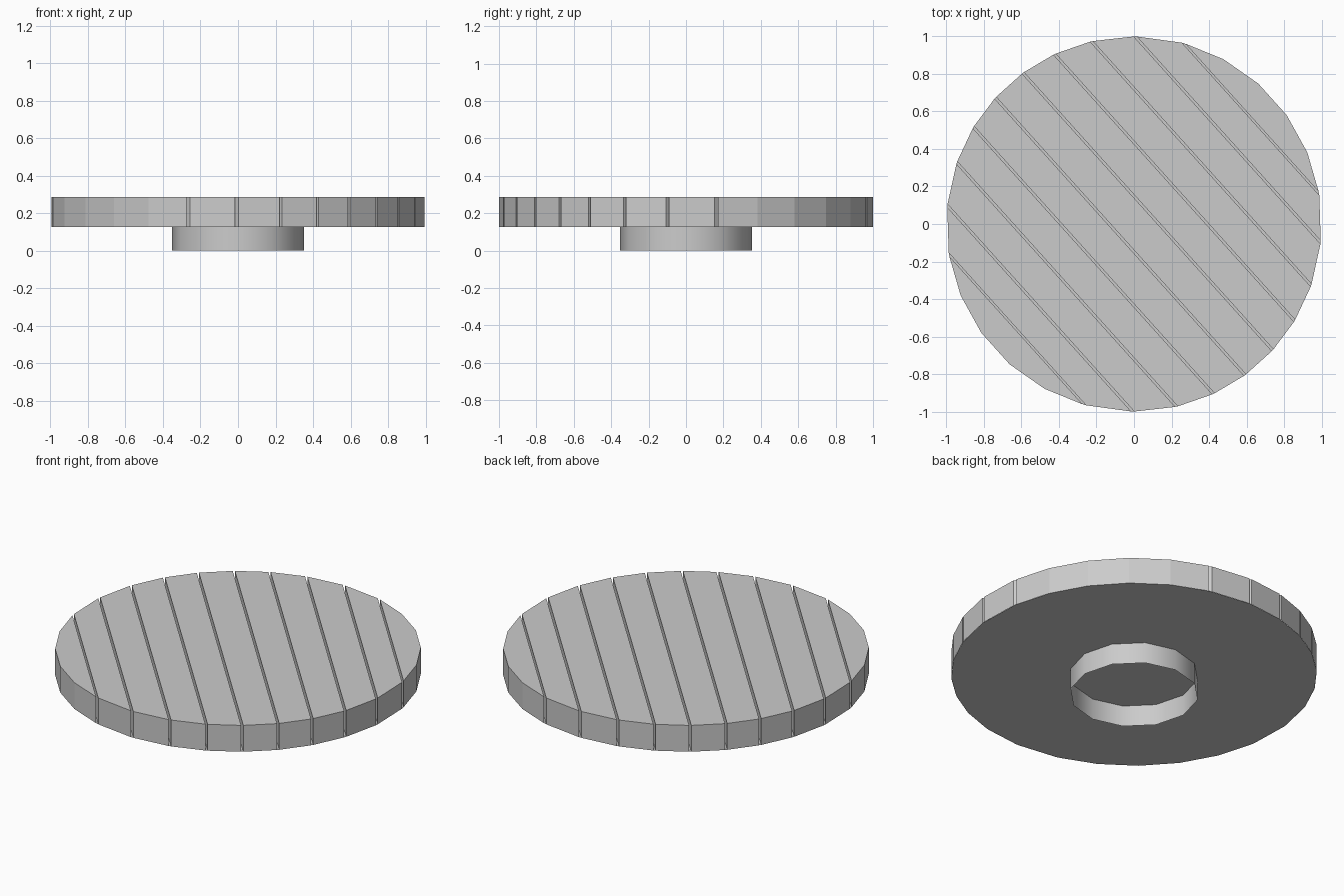
import bpy, bmesh, math
from mathutils import Vector

if "Cube" in bpy.data.objects:
    bpy.data.objects.remove(bpy.data.objects["Cube"])

Z_FOOT, Z_TOP = 0.127, 0.286
R_FOOT = 0.352
TILT = math.radians(42)          # direction across the planks
GAPS = [0.843, 0.674, 0.483, 0.291, 0.099]
GAPS = GAPS + [-g for g in reversed(GAPS)]
WIDTH = 0.012


def rim(off, side, z):
    """Point on the unit rim at an offset across the planks."""
    a = TILT + side * math.acos(off)
    return Vector((math.cos(a), math.sin(a), z))


def make(name, build):
    bm = bmesh.new()
    build(bm)
    mesh = bpy.data.meshes.new(name)
    bm.to_mesh(mesh)
    bm.free()
    ob = bpy.data.objects.new(name, mesh)
    bpy.context.collection.objects.link(ob)
    return ob


def cap_arc(start, off):
    """Four rim vertices rounding off an end plank."""
    a = math.acos(abs(off))
    steps = [a - 2 * a * i / 5 for i in range(1, 5)]
    return [Vector((math.cos(start + s), math.sin(start + s), 0)) for s in steps]


def prism(pts):
    """Top and side walls; the base plate closes the underside."""
    def build(bm):
        lo = [bm.verts.new((p.x, p.y, Z_FOOT)) for p in pts]
        hi = [bm.verts.new((p.x, p.y, Z_TOP)) for p in pts]
        bm.faces.new(hi)
        n = len(pts)
        for i in range(n):
            j = (i + 1) % n
            bm.faces.new((lo[i], lo[j], hi[j], hi[i]))
        bm.normal_update()
    return build


first_arc = cap_arc(TILT, GAPS[0])[::-1]
last_arc = cap_arc(TILT + math.pi, GAPS[-1])[::-1]
h = WIDTH / 2

# End planks
a, b = GAPS[0] + h * 0.7, GAPS[-1] - h * 0.7
make("end_plank_back", prism([rim(a, -1, 0)] + first_arc + [rim(a, 1, 0)]))
make("end_plank_front", prism([rim(b, 1, 0)] + last_arc + [rim(b, -1, 0)]))

# Straight planks between the gaps
for i in range(len(GAPS) - 1):
    u, v = GAPS[i] - h, GAPS[i + 1] + h
    make(f"plank_{i + 1}", prism([rim(u, -1, 0), rim(u, 1, 0), rim(v, 1, 0), rim(v, -1, 0)]))


# Thin plate under the planks
def plate(bm):
    pts = [rim(g, 1, 0) for g in GAPS] + last_arc
    pts += [rim(g, -1, 0) for g in reversed(GAPS)] + first_arc
    f = bm.faces.new([bm.verts.new((p.x, p.y, Z_FOOT)) for p in pts])
    f.normal_flip()


make("base_plate", plate)


# Open twelve-sided foot ring
def foot(bm):
    bmesh.ops.create_cone(bm, cap_ends=False, segments=12, radius1=R_FOOT,
                          radius2=R_FOOT, depth=Z_FOOT)
    bmesh.ops.translate(bm, verts=bm.verts, vec=(0, 0, Z_FOOT / 2))
    for f in bm.faces:
        f.smooth = True


make("foot_ring", foot)
